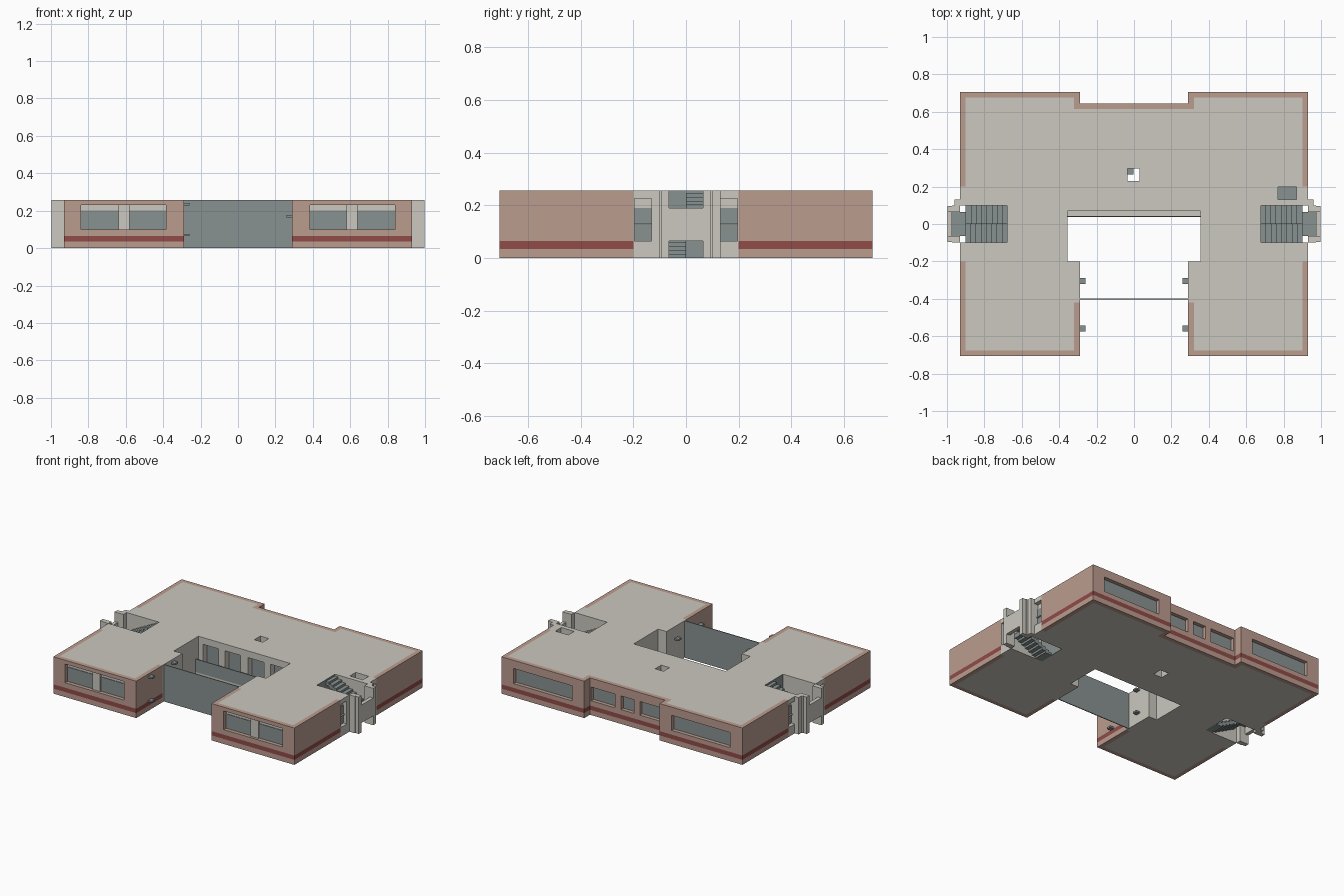
import bpy, bmesh

if "Cube" in bpy.data.objects:
    bpy.data.objects.remove(bpy.data.objects["Cube"])

def mat(name, c):
    m = bpy.data.materials.new(name)
    m.diffuse_color = (*c, 1)
    m.use_nodes = True
    m.node_tree.nodes["Principled BSDF"].inputs["Base Color"].default_value = m.diffuse_color
    return m

CONCRETE = mat("pale concrete", (0.60, 0.58, 0.52))
TAN = mat("tan render", (0.50, 0.335, 0.275))
RED = mat("dark red band", (0.28, 0.072, 0.066))
GLASS = mat("grey glass", (0.25, 0.29, 0.285))
H = 0.257

def add_box(bm, x0, x1, y0, y1, z0, z1):
    v = [bm.verts.new((x, y, z)) for z in (z0, z1)
         for x, y in ((x0, y0), (x1, y0), (x1, y1), (x0, y1))]
    for f in ((3, 2, 1, 0), (4, 5, 6, 7), (0, 1, 5, 4), (1, 2, 6, 5), (2, 3, 7, 6), (3, 0, 4, 7)):
        bm.faces.new([v[i] for i in f])

def boxes(name, lst, m, mirror=False):
    """One object from a list of (x0,x1,y0,y1,z0,z1) boxes, optionally mirrored in x."""
    bm = bmesh.new()
    for b in lst:
        add_box(bm, *b)
        if mirror:
            add_box(bm, -b[1], -b[0], *b[2:])
    me = bpy.data.meshes.new(name)
    bm.to_mesh(me)
    bm.free()
    me.materials.append(m)
    o = bpy.data.objects.new(name, me)
    bpy.context.collection.objects.link(o)
    return o

# main block: symmetrical plan extruded to full height
half = [(.355, .12), (.355, -.2), (.29, -.2), (.29, -.42), (.32, -.42), (.32, -.677),
        (.9, -.677), (.9, -.2), (.93, -.2), (.93, -.1), (.675, -.1), (.675, .1),
        (.93, .1), (.93, .2), (.9, .2), (.9, .677), (.32, .677), (.32, .615)]
plan = half + [(-x, y) for x, y in reversed(half)]
bm = bmesh.new()
f = bm.faces.new([bm.verts.new((x, y, 0)) for x, y in plan])
ext = bmesh.ops.extrude_face_region(bm, geom=[f])
bmesh.ops.translate(bm, vec=(0, 0, H), verts=[g for g in ext["geom"] if isinstance(g, bmesh.types.BMVert)])
bmesh.ops.recalc_face_normals(bm, faces=bm.faces)
me = bpy.data.meshes.new("main_block")
bm.to_mesh(me)
bm.free()
me.materials.append(CONCRETE)
block = bpy.data.objects.new("main_block", me)
bpy.context.collection.objects.link(block)

# roof openings and side window recesses cut from the block
cuts = [(-.035, .03, .23, .297, -.1, .4), (.77, .87, .132, .197, .19, .4)]
for s in (-1, 1):
    for y0, y1 in ((-.195, -.13), (.13, .195)):
        cuts.append((min(s * .9, s * .96), max(s * .9, s * .96), y0, y1, .065, .225))
# shift the roof recess clear of the side window recess
cuts[1] = (.77, .87, .132, .197, .19, .4)
cutter = boxes("opening_cutter", cuts, CONCRETE)
cutter.hide_render = True
mod = block.modifiers.new("openings", "BOOLEAN")
mod.operation = "DIFFERENCE"
mod.solver = "EXACT"
mod.object = cutter
bpy.context.view_layer.objects.active = block
bpy.ops.object.modifier_apply(modifier=mod.name)
bpy.data.objects.remove(cutter)

# outer walls: tan with a red band, split around window openings
tan, red = [], []

def wall(x0, x1, y0, y1, openings=()):
    tan.append((x0, x1, y0, y1, 0, .035))
    red.append((x0, x1, y0, y1, .035, .065))
    at = x0
    for a, b, z0, z1 in openings:
        if a > at:
            tan.append((at, a, y0, y1, .065, H))
        tan.append((a, b, y0, y1, .065, z0))
        tan.append((a, b, y0, y1, z1, H))
        at = b
    tan.append((at, x1, y0, y1, .065, H))

wall(.29, .93, -.707, -.677, [(.385, .84, .1, .23)])                 # wing front
wall(.29, .93, .677, .707, [(.385, .835, .095, .2)])                 # wing back
wall(.9, .93, -.677, -.2)                                            # sides
wall(.9, .93, .2, .677)
wall(.29, .32, -.677, -.42)                                          # court side
wall(.29, .32, .645, .677)                                           # back step
wall(0, .32, .615, .645, [(0, .05, .1, .195), (.095, .28, .1, .195)])  # back centre
boxes("outer_walls", tan, TAN, True)
boxes("wall_band", red, RED, True)

# window panes and posts
boxes("window_panes", [(.385, .84, -.681, -.677, .1, .2),
                       (.385, .835, .677, .681, .095, .2),
                       (0, .05, .615, .619, .1, .195), (.095, .28, .615, .619, .1, .195),
                       (.9, .905, -.195, -.13, .065, .19),
                       (.9, .905, .13, .195, .065, .19)], GLASS, True)
boxes("window_posts", [(.58, .64, -.69, -.677, .1, .23),
                       (.9, .915, -.195, -.13, .126, .13),
                       (.9, .915, .13, .195, .126, .13)], CONCRETE, True)
boxes("roof_recess_floor", [(.77, .87, .132, .197, .19, .194)], GLASS)
boxes("shaft_plate", [(-.035, -.002, .264, .297, .1, .106)], GLASS)

# courtyard back wall: lintel, sill and pillars in front of glazing
boxes("court_wall_frame", [(0, .355, .07, .12, .21, H), (0, .355, .04, .12, 0, .06),
                           (0, .03, .07, .12, .06, .21), (.15, .2, .07, .12, .06, .21),
                           (.32, .355, .07, .12, .06, .21)], CONCRETE, True)
boxes("court_glazing", [(.03, .32, .114, .12, .06, .21)], GLASS, True)
boxes("court_rail", [(-.355, .355, .038, .044, .02, .11)], GLASS)

# glass screen closing the court
boxes("court_screen", [(-.29, .29, -.403, -.397, 0, H)], GLASS)

# small hinge blocks on the court faces
hinges = []
for y in (-.305, -.56):
    for z in (.07, .235):
        hinges.append((-.29, -.26, y - .016, y + .016, z - .006, z + .006))
    hinges.append((.26, .29, y - .016, y + .016, .164, .176))
boxes("hinge_blocks", hinges, GLASS)

# side stairs: landing, one flight up and one flight down
N, X0, X1 = 8, .675, .90
w = (X1 - X0) / N
steps = [(X1, .972, -.1 + .035, .1 - .035, .115, .13), (X0, X0 + .004, -.1, .1, 0, H)]
for i in range(N):
    a = X1 - (i + 1) * w
    up = .13 + (i + 1) * .0145
    dn = .13 - (i + 1) * .0145
    steps.append((a, a + w, 0, .1, up - .03, up))
    steps.append((a, a + w, -.1, 0, max(0, dn - .03), dn))
boxes("side_stairs", steps, GLASS, True)

# stair tower: side pillars and centre parapet
boxes("stair_tower", [(.93, .972, .065, .1, 0, H), (.93, .972, -.1, -.065, 0, H),
                      (.972, .998, -.095, -.065, 0, H), (.972, .998, .065, .095, 0, H),
                      (.972, .998, -.065, .065, .065, .19),
                      (.93, .96, .1, .13, 0, H)], CONCRETE, True)
